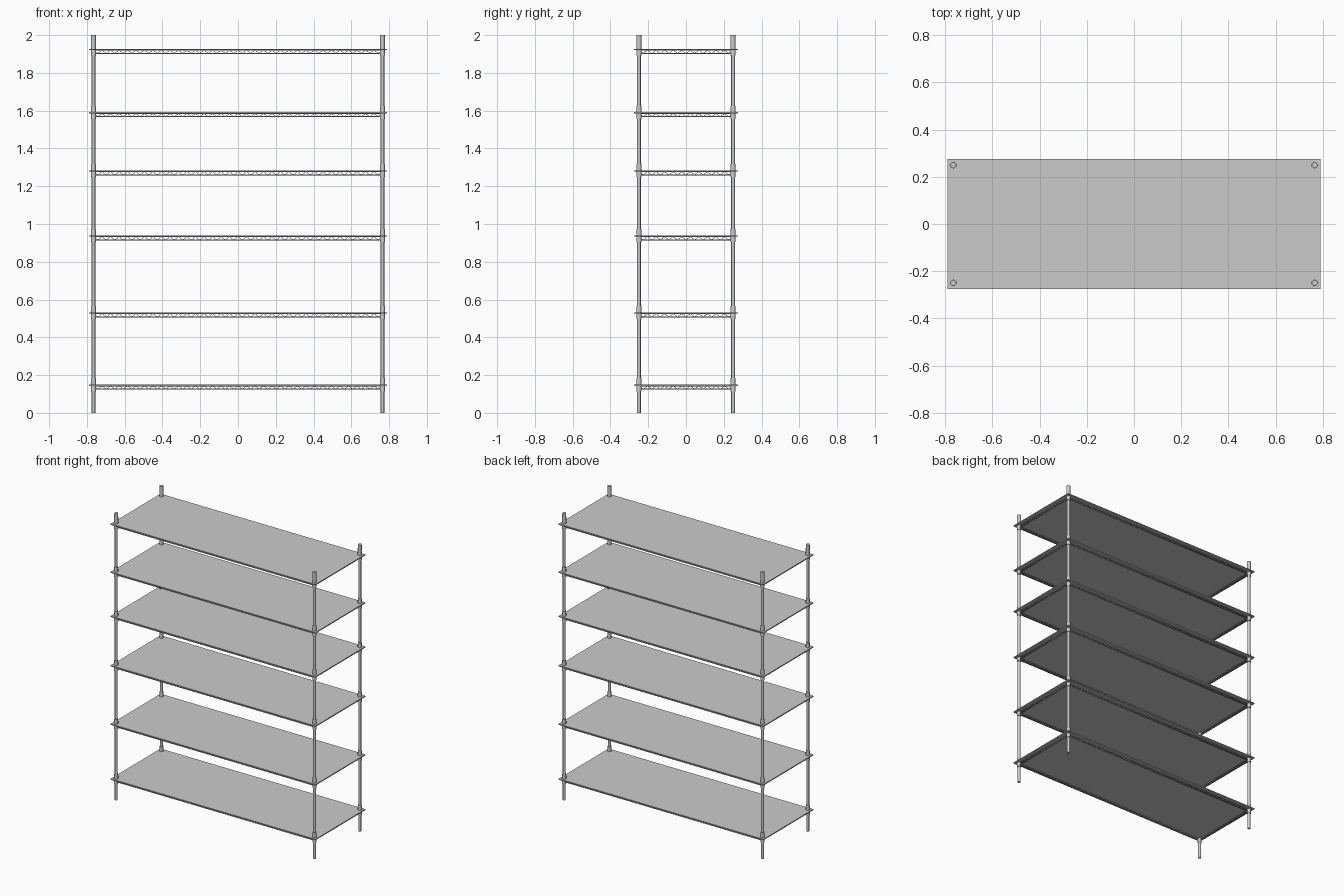
import bpy, math

if "Cube" in bpy.data.objects:
    bpy.data.objects.remove(bpy.data.objects["Cube"])

PX, PY = 0.765, 0.249          # post centres
SX, SY = 0.79, 0.275           # shelf half sizes
LEVELS = [0.150, 0.532, 0.940, 1.284, 1.592, 1.927]   # shelf top heights
PLATE, DROP, WIRE = 0.007, 0.024, 0.0032
CORNERS = [(-PX, -PY), (PX, -PY), (PX, PY), (-PX, PY)]


def cylinder(name, x, y, z0, z1, r0, r1=None, sides=20):
    bpy.ops.mesh.primitive_cone_add(vertices=sides, radius1=r0, radius2=r1 or r0,
                                    depth=z1 - z0, location=(x, y, (z0 + z1) / 2))
    ob = bpy.context.object
    ob.name = name
    bpy.ops.object.shade_smooth_by_angle(angle=math.radians(40))
    return ob


def wire(name, points, radius, closed=True):
    cu = bpy.data.curves.new(name, 'CURVE')
    cu.dimensions = '3D'
    cu.bevel_depth = radius
    cu.bevel_resolution = 1
    cu.use_fill_caps = True
    sp = cu.splines.new('POLY')
    sp.points.add(len(points) - 1)
    for p, co in zip(sp.points, points):
        p.co = (*co, 1)
    sp.use_cyclic_u = closed
    ob = bpy.data.objects.new(name, cu)
    bpy.context.collection.objects.link(ob)
    return ob


def zigzag(z_top, z_bottom, pitch=0.045):
    # wave of points running all the way round the shelf frame
    pts = []
    for i, (x0, y0) in enumerate(CORNERS):
        x1, y1 = CORNERS[(i + 1) % 4]
        n = 2 * round(math.hypot(x1 - x0, y1 - y0) / pitch)
        for k in range(n):
            t = k / n
            pts.append((x0 + (x1 - x0) * t, y0 + (y1 - y0) * t,
                        z_bottom if k % 2 else z_top))
    return pts


# upright posts
for i, (x, y) in enumerate(CORNERS):
    cylinder(f"post_{i + 1}", x, y, 0, 1.999, 0.0095)

for n, z in enumerate(LEVELS, 1):
    # solid shelf plate
    bpy.ops.mesh.primitive_cube_add(size=1, location=(0, 0, z - PLATE / 2))
    plate = bpy.context.object
    plate.name = f"shelf_plate_{n}"
    plate.scale = (2 * SX, 2 * SY, PLATE)

    # wire truss frame: upper rail, lower rail, zigzag between
    z_up, z_low = z - PLATE, z - DROP
    wire(f"upper_rail_{n}", [(x, y, z_up) for x, y in CORNERS], WIRE)
    wire(f"lower_rail_{n}", [(x, y, z_low) for x, y in CORNERS], WIRE)
    wire(f"zigzag_wire_{n}", zigzag(z_up, z_low), 0.002)

    # clamping sleeves round the posts, the top ones running to the post ends
    top = 2.0 if n == len(LEVELS) else z + 0.034
    for i, (x, y) in enumerate(CORNERS):
        cylinder(f"collar_{n}_{i + 1}", x, y, z - 0.036, top, 0.0135, 0.0125)
